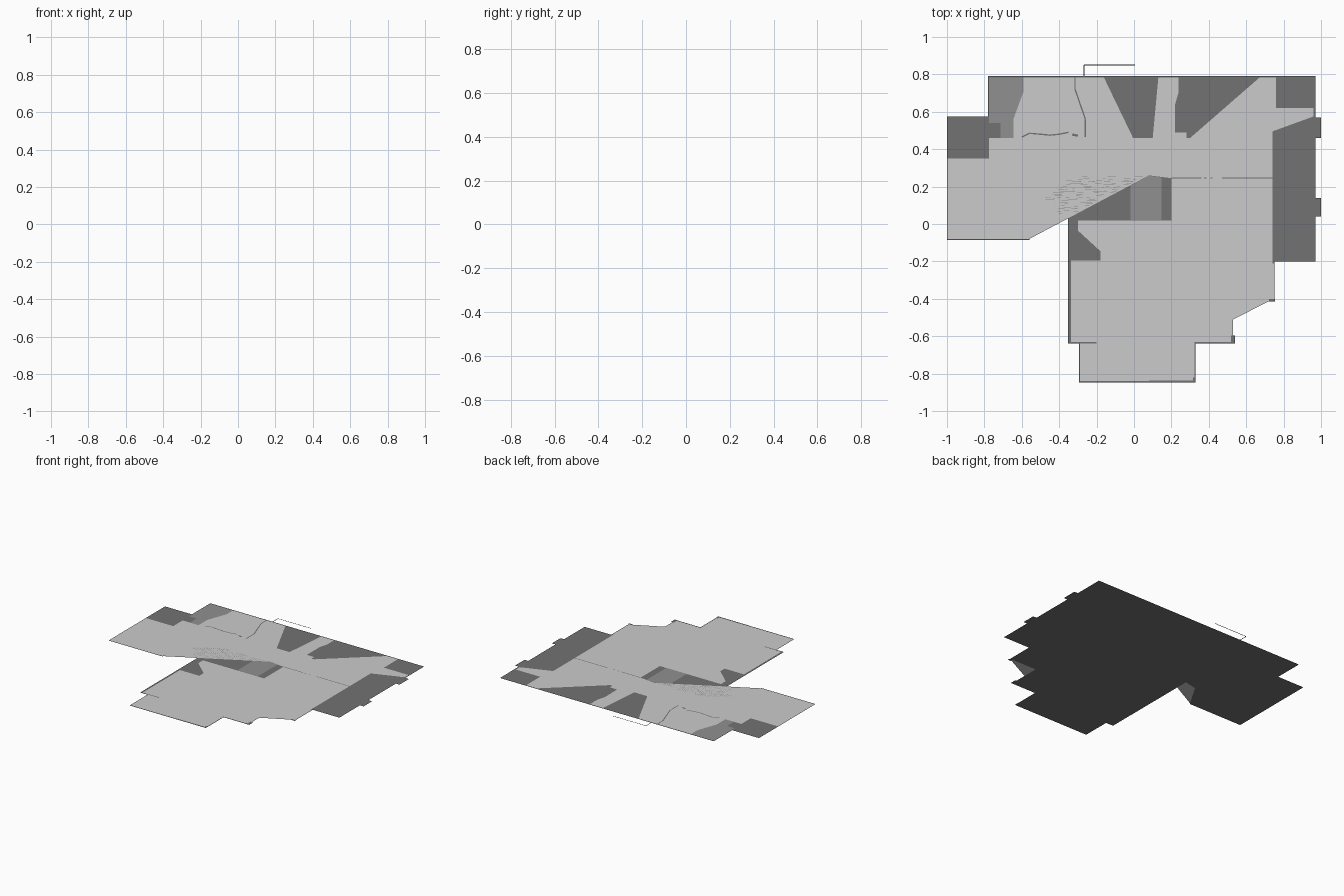
import bpy, bmesh, random
from mathutils import Vector

STEP = 0.0004  # hair-thin spacing between the flat layers


def paint(name, value):
    m = bpy.data.materials.new(name)
    m.diffuse_color = (value, value, value, 1)
    return m


DARK = paint("dark_grey", 0.17)
MID = paint("mid_grey", 0.28)


def sheet(name, polygons, layer, mat=None):
    """Flat upward-facing polygons on one layer."""
    bm = bmesh.new()
    for pts in polygons:
        f = bm.faces.new([bm.verts.new((x, y, layer * STEP)) for x, y in pts])
        f.normal_update()
        if f.normal.z < 0:
            f.normal_flip()
    bmesh.ops.triangulate(bm, faces=bm.faces[:])
    me = bpy.data.meshes.new(name)
    bm.to_mesh(me)
    bm.free()
    ob = bpy.data.objects.new(name, me)
    bpy.context.collection.objects.link(ob)
    if mat:
        me.materials.append(mat)
    return ob


def rect(x0, y0, x1, y1):
    return [(x0, y0), (x1, y0), (x1, y1), (x0, y1)]


def strips(pts, width):
    """Thin wall lines along a path."""
    out = []
    for a, b in zip(pts, pts[1:]):
        a, b = Vector(a), Vector(b)
        d = (b - a).normalized()
        n = Vector((-d.y, d.x)) * width / 2
        out.append([a - n, b - n, b + n, a + n])
    return out


# Dark base plate with the building outline
sheet("base_plate", [[
    (-.78, .79), (.97, .79), (.97, .57), (1, .57), (1, .46), (.97, .46),
    (.97, .14), (1, .14), (1, .04), (.97, .04), (.97, -.2), (.752, -.2),
    (.752, -.415), (.735, -.415), (.735, -.395), (.53, -.395), (.53, -.6),
    (.54, -.6), (.54, -.64), (.33, -.64), (.33, -.848), (-.293, -.848),
    (-.293, -.64), (-.353, -.64), (-.353, .12), (-.45, .1), (-.56, -.085),
    (-1, -.085), (-1, .575), (-.78, .575)]], 0, DARK)

# Light walkable floor, leaving the dark wedges uncovered
sheet("floor", [[
    (-.998, -.08), (-.998, .35), (-.775, .35), (-.775, .46), (-.645, .46),
    (-.645, .56), (-.59, .71), (-.59, .782), (-.16, .782), (-.005, .46),
    (.1, .46), (.13, .782), (.237, .782), (.237, .7), (.22, .64), (.22, .49),
    (.28, .49), (.28, .46), (.3, .46), (.67, .782), (.76, .782), (.76, .62),
    (.96, .62), (.96, .575), (.74, .495), (.74, -.21), (.748, -.21),
    (.748, -.4), (.53, -.51), (.53, -.632), (.324, -.632), (.324, -.84),
    (-.29, -.84), (-.29, -.632), (-.338, -.632), (-.338, -.195),
    (-.18, -.195), (-.18, -.145), (-.3, -.035), (-.3, .02), (.2, .02),
    (.2, .245), (.08, .26), (-.56, -.08)]], 1)

# Mid-grey raised areas
sheet("corner_room", [[
    (-.775, .782), (-.59, .782), (-.59, .71), (-.645, .56), (-.645, .46),
    (-.715, .46), (-.715, .54), (-.775, .54)]], 1, MID)
sheet("landing", [[(-.02, .022), (.147, .022), (.147, .248), (.08, .258),
                   (-.02, .205)]], 1, MID)

# Thin partition lines
walls = []
for path, w in [
    ([(-.315, .782), (-.315, .72), (-.26, .56), (-.26, .465)], .007),
    ([(-.6, .465), (-.56, .485), (-.5, .48), (-.45, .475), (-.4, .48),
      (-.35, .49)], .007),
    ([(-.33, .478), (-.3, .472)], .012),
    ([(.2, .245), (.36, .245)], .006),
    ([(.375, .245), (.388, .245)], .006),
    ([(.41, .245), (.42, .245)], .006),
    ([(.47, .245), (.74, .245)], .006),
]:
    walls += strips(path, w)
sheet("partition_lines", walls, 2, DARK)

# Dark trims at the south wing
sheet("south_trims", [
    rect(-.29, -.638, -.2, -.63), rect(.08, -.848, .33, -.838),
    rect(.315, -.848, .33, -.82), rect(.505, -.64, .54, -.63),
    rect(.518, -.635, .54, -.595), rect(.722, -.415, .755, -.402)],
    2, DARK)

# Outside path line at the back
sheet("outer_line", strips([(-.268, .788), (-.268, .85), (.005, .85)], .005),
      1, DARK)

# Broken tread slivers on the stairs above the diagonal edge
random.seed(4)
slivers = []
for i in range(24):
    y = .055 + i * .0085
    right = min(-.56 + (y + .08) * 1.85, .06)
    left = -.43 if y < .13 else -.53 + (y - .13) * 1.5
    x = left + random.uniform(0, .05)
    while x < right - .03:
        end = min(x + random.uniform(.03, .11), right)
        slivers.append([(x, y), (end, y + .001), (end - .01, y + .004)])
        x = end + random.uniform(.02, .08)
sheet("stair_treads", slivers, 2, MID)
